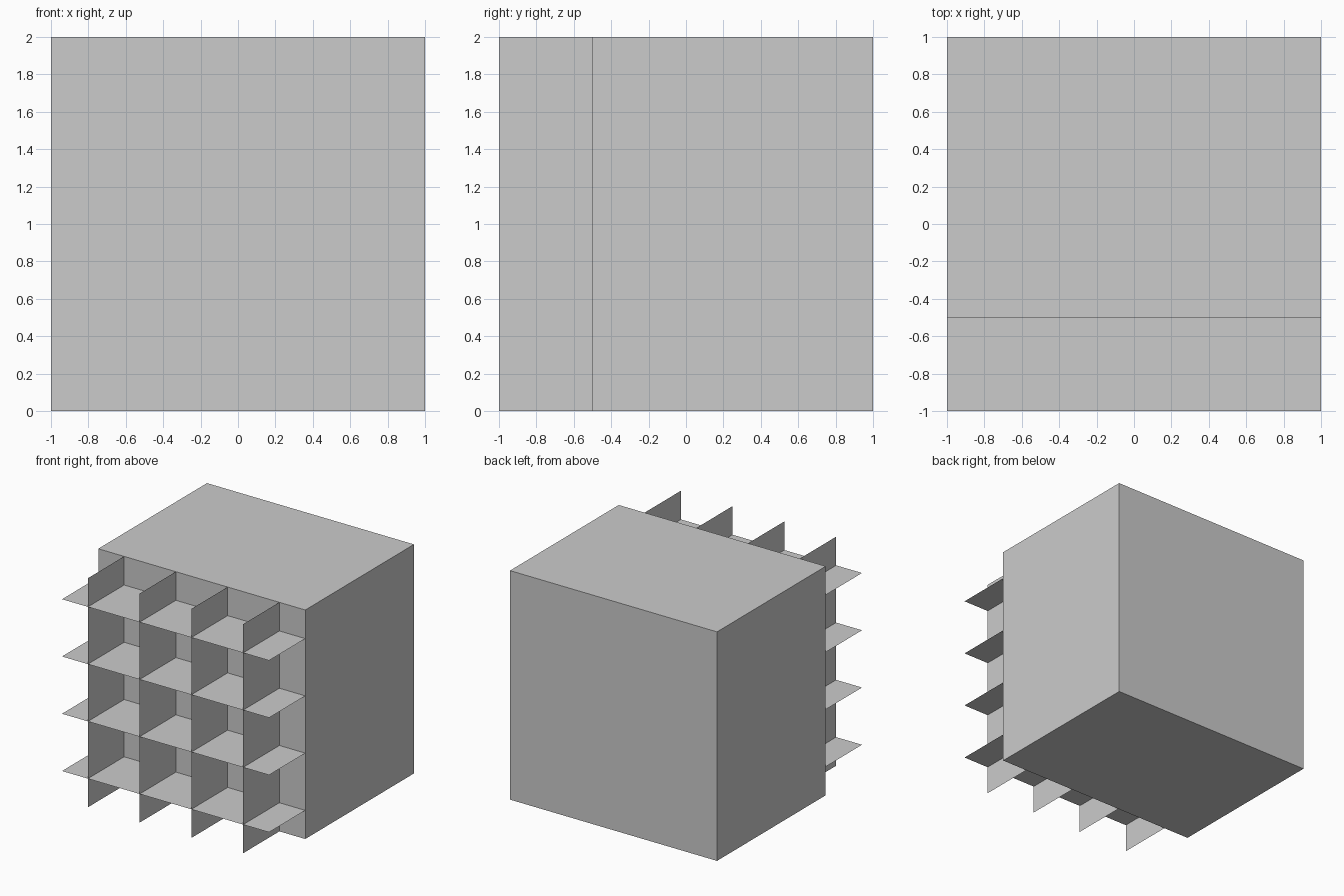
import bpy
from math import pi

if "Cube" in bpy.data.objects:
    bpy.data.objects.remove(bpy.data.objects["Cube"])


def fin(name, location, rotation, size):
    """Paper-thin rectangular fin with applied size."""
    bpy.ops.mesh.primitive_plane_add(size=1, location=location, rotation=rotation)
    ob = bpy.context.object
    ob.name = name
    ob.scale = (size[0], size[1], 1)
    bpy.ops.object.transform_apply(location=False, rotation=False, scale=True)
    return ob


# Solid block behind the grid
bpy.ops.mesh.primitive_cube_add(size=1, location=(0, 0.25, 1))
block = bpy.context.object
block.name = "block"
block.scale = (2, 1.5, 2)
bpy.ops.object.transform_apply(location=False, rotation=False, scale=True)

# Crossing fins standing off the front face
for i in range(4):
    offset = -0.75 + 0.5 * i
    fin(f"vertical_fin_{i + 1}", (offset, -0.75, 1), (0, pi / 2, 0), (2, 0.5))
    fin(f"horizontal_fin_{i + 1}", (0, -0.75, 1 + offset), (0, 0, 0), (2, 0.5))
